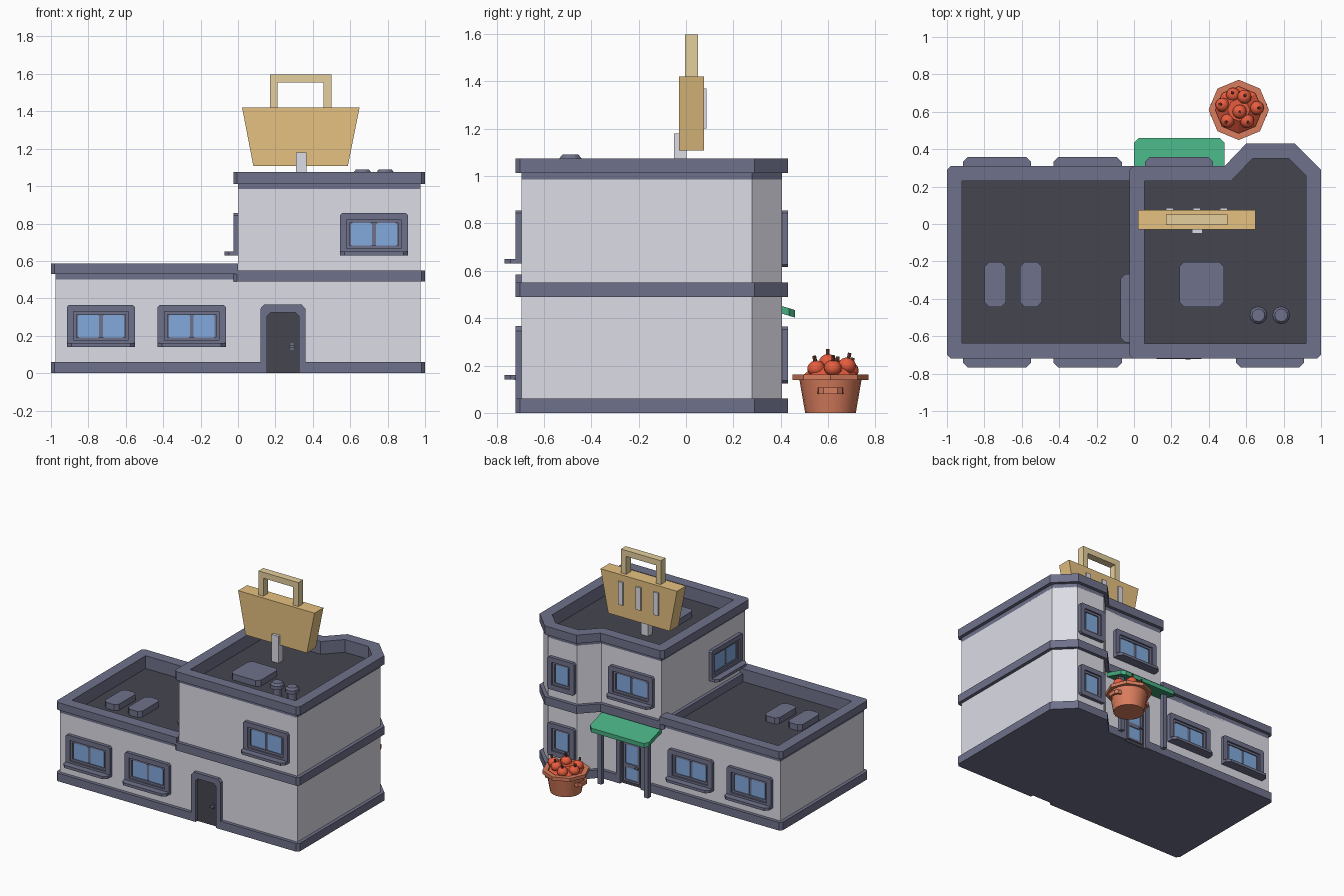
import bpy, bmesh, math
from mathutils import Matrix, Vector

if "Cube" in bpy.data.objects:
    bpy.data.objects.remove(bpy.data.objects["Cube"])

def lin(c):
    c /= 255
    return c / 12.92 if c <= 0.04045 else ((c + 0.055) / 1.055) ** 2.4

MATS = {}
for name, rgb in {"wall_grey": (220, 220, 230), "slate_trim": (111, 113, 139),
                  "roof_dark": (69, 69, 79), "glass_blue": (130, 170, 222),
                  "sign_tan": (229, 193, 129), "handle_tan": (228, 207, 157),
                  "awning_green": (70, 173, 129), "terracotta": (217, 125, 93),
                  "fruit_red": (244, 98, 66), "stem_brown": (118, 64, 52)}.items():
    m = bpy.data.materials.new(name)
    m.diffuse_color = (*[lin(c) for c in rgb], 1)
    m.use_nodes = True
    m.node_tree.nodes["Principled BSDF"].inputs["Base Color"].default_value = m.diffuse_color
    MATS[name] = m
WALL, TRIM, ROOF, GLASS, TAN, HANDLE, GREEN, CLAY, RED, STEM = MATS

# ---- outline helpers (counter-clockwise points) ----
def rect(x0, y0, x1, y1):
    return [(x0, y0), (x1, y0), (x1, y1), (x0, y1)]

def circle(r, n, cx=0, cy=0):
    return [(cx + r * math.cos(2 * math.pi * i / n), cy + r * math.sin(2 * math.pi * i / n)) for i in range(n)]

def inset(pts, d):
    out = []
    for i, p in enumerate(pts):
        p = Vector(p)
        a = (p - Vector(pts[i - 1])).normalized()
        b = (Vector(pts[(i + 1) % len(pts)]) - p).normalized()
        n1, n2 = Vector((-a.y, a.x)), Vector((-b.y, b.x))
        out.append(tuple(p + (n1 + n2) * d / (1 + n1.dot(n2))))
    return out

def chamfer(pts, c, only=None):
    out = []
    for i, p in enumerate(pts):
        p, a, b = Vector(p), Vector(pts[i - 1]), Vector(pts[(i + 1) % len(pts)])
        k = c if only is None or i in only else 0
        out += [tuple(p + (a - p).normalized() * k), tuple(p + (b - p).normalized() * k)]
    return out

class Part:
    """Collects prisms, rings and round pieces into one object."""
    def __init__(self, name, matrix=None):
        self.name, self.bm, self.mx, self.used = name, bmesh.new(), matrix or Matrix(), []

    def slot(self, mat):
        if mat not in self.used:
            self.used.append(mat)
        return self.used.index(mat)

    def ring(self, outer, inner, z0, z1, mat):
        n, s = len(outer), self.slot(mat)
        L = [[self.bm.verts.new(self.mx @ Vector((*p, z))) for p in o]
             for o, z in ((outer, z0), (outer, z1), (inner, z1), (inner, z0))]
        for k in range(4):
            A, B = L[k], L[(k + 1) % 4]
            for i in range(n):
                j = (i + 1) % n
                self.bm.faces.new((A[i], A[j], B[j], B[i])).material_index = s
        bmesh.ops.remove_doubles(self.bm, verts=sum(L, []), dist=1e-5)

    def prism(self, pts, z0, z1, mat, taper=None, caps=True):
        s, n = self.slot(mat), len(pts)
        A = [self.bm.verts.new(self.mx @ Vector((*p, z0))) for p in pts]
        B = [self.bm.verts.new(self.mx @ Vector((*p, z1))) for p in (taper or pts)]
        if caps:
            self.bm.faces.new(A[::-1]).material_index = s
            self.bm.faces.new(B).material_index = s
        for i in range(n):
            j = (i + 1) % n
            self.bm.faces.new((A[i], A[j], B[j], B[i])).material_index = s
        bmesh.ops.remove_doubles(self.bm, verts=A + B, dist=1e-5)

    def box(self, x0, y0, z0, x1, y1, z1, mat):
        self.prism(rect(x0, y0, x1, y1), z0, z1, mat)

    def done(self, smooth=None):
        bmesh.ops.recalc_face_normals(self.bm, faces=self.bm.faces)
        me = bpy.data.meshes.new(self.name)
        if smooth:
            for f in self.bm.faces:
                f.smooth = smooth(f)
        self.bm.to_mesh(me)
        self.bm.free()
        for k in self.used:
            me.materials.append(MATS[k])
        bpy.context.collection.objects.link(bpy.data.objects.new(self.name, me))

def on_wall(x, y, z, turn):
    """Local x across, y up, z out of a wall; turn 0 faces the front."""
    return (Matrix.Translation((x, y, z)) @ Matrix.Rotation(math.radians(turn), 4, 'Z')
            @ Matrix.Rotation(math.pi / 2, 4, 'X'))

# ---- building shell ----
bay = [(1, -.72), (1, .29), (.86, .43), (.60, .43), (.485, .31)]
tall = [(-.025, -.72)] + bay + [(-.025, .31)]
low = [(-1, -.72)] + bay + [(-1, .31)]
notched = [(-1, -.72), (.155, -.72), (.155, -.697), (.325, -.697), (.325, -.72)] + bay + \
          [(.325, .31), (.325, .287), (.155, .287), (.155, .31), (-1, .31)]
p = Part("base_trim")
foot = chamfer(notched, .02, {0, 5, len(notched) - 1})
p.ring(foot, chamfer(inset(notched, .03), 0), 0, .06, TRIM)
p.prism(foot, 0, .004, TRIM)
p.done()

p = Part("lower_walls"); p.prism(inset(low, .025), .05, .50, WALL, caps=False); p.done()
p = Part("upper_walls"); p.prism(inset(tall, .025), .49, .985, WALL, caps=False); p.done()
p = Part("lower_roof"); p.box(-.95, -.67, .485, 0, .26, .49, ROOF); p.done()
p = Part("upper_roof"); p.prism(inset(tall, .05), .975, .98, ROOF); p.done()

corners = {0, 1, 6}
inner = chamfer(inset(tall, .08), 0)
p = Part("middle_trim")
p.ring(chamfer(tall, .02, corners), chamfer(inset(tall, .03), 0), .49, .55, TRIM)
p.done()
p = Part("upper_parapet")
p.ring(chamfer(inset(tall, .025), 0), inner, .98, 1.012, TRIM)
p.ring(chamfer(tall, .02, corners), inner, 1.012, 1.075, TRIM)
p.done()
p = Part("lower_parapet")
for d, z0, z1, c in ((.025, .49, .53, 0), (0, .53, .585, .02)):
    u = [(0, -.72 + d), (0, -.635), (-.92, -.635), (-.92, .23), (0, .23), (0, .31 - d),
         (-1 + d, .31 - d), (-1 + d, -.72 + d)]
    p.prism(chamfer(u, c, {6, 7}), z0, z1, TRIM)
p.done()

# ---- windows ----
SWAP_YZ = Matrix(((1, 0, 0, 0), (0, 0, 1, 0), (0, 1, 0, 0), (0, 0, 0, 1)))

def window(name, x, y, z, turn, w=.365, h=.225, panes=2, sill=True):
    p = Part(name, on_wall(x, y, z, turn))
    o = rect(-w / 2, 0, w / 2, h)
    p.ring(chamfer(o, .012), chamfer(inset(o, .036), 0), -.002, .025, TRIM)
    p.ring(inset(o, .034), inset(o, .052), -.002, .014, TRIM)
    p.prism(inset(o, .05), -.002, .003, TRIM)
    x0, span = -w / 2 + .06, w - .12
    pw = (span - .02 * (panes - 1)) / panes
    for i in range(panes):
        a = x0 + i * (pw + .02)
        p.prism(chamfer(rect(a, .048, a + pw, h - .053), .008), .002, .008, GLASS)
    if sill:
        # ledge outline lies in plan, so swap height and depth
        p.mx = p.mx @ SWAP_YZ
        p.prism(chamfer(rect(-w / 2, 0, w / 2, .072), .025, {2, 3}), 0, .02, TRIM)
    p.done()

for i, x in enumerate((-.7325, -.2475)):
    window(f"front_window_{i + 1}", x, -.695, .14, 0)
    window(f"back_window_{i + 1}", x, .285, .14, 180)
window("upper_front_window", .727, -.695, .63, 0)
window("upper_back_window", .24, .285, .63, 180)
window("upper_side_window", 0, -.45, .63, -90)
for i, z in enumerate((.125, .615)):
    window(f"bay_window_{i + 1}", .73, .405, z, 180, .22, .24, 1, False)

# ---- doors ----
def door(name, y, turn, glazed):
    p = Part(name, on_wall(.24, y, 0, turn))
    u = [(-.12, 0), (-.085, 0), (-.085, .305), (-.065, .325), (.065, .325), (.085, .305),
         (.085, 0), (.12, 0), (.12, .345), (.10, .367), (-.10, .367), (-.12, .345)]
    p.prism(u, -.002, .0255, TRIM)
    p.prism(rect(-.086, 0, .086, .326), -.002, .004, ROOF)
    if glazed:
        for a, b in ((.04, .13), (.16, .30)):
            p.ring(rect(-.065, a - .015, .065, b + .015), rect(-.05, a, .05, b), .003, .014, TRIM)
            p.prism(rect(-.05, a, .05, b), .003, .008, GLASS)
    p.box(.042, .125, .004, .058, .16, .010, TRIM)
    p.box(.035, .138, .010, .062, .148, .03, TRIM)
    p.done()

door("front_door", -.695, 0, False)
door("back_door", .285, 180, True)

# ---- awning and its posts ----
slope = Matrix(((1, 0, 0, 0), (0, 1, 0, 0), (0, -.3, 1, .3 * .285), (0, 0, 0, 1)))
p = Part("awning", slope)
p.prism(chamfer(rect(0, .28, .483, .46), .025, {2, 3}), .455, .487, GREEN)
p.done()
p = Part("awning_posts")
for x in (.05, .433):
    p.box(x - .016, .365, 0, x + .016, .397, .44, TRIM)
p.done()

# ---- roof fittings ----
p = Part("roof_units")
for x0, x1, z in ((-.80, -.685, .49), (-.61, -.493, .49), (.242, .48, .98)):
    p.prism(chamfer(rect(x0, -.443, x1, -.203), .025), z, z + .045, TRIM)
p.done()
p = Part("roof_vents")
for x in (.665, .787):
    c = lambda r: circle(r, 12, x, -.488)
    p.prism(c(.03), .98, 1.055, TRIM)
    p.prism(c(.048), 1.05, 1.075, TRIM)
    p.prism(c(.046), 1.075, 1.09, TRIM, taper=c(.034))
p.done()

# ---- basket-shaped roof sign ----
p = Part("sign_body", on_wall(0, .075, 0, 0))
p.prism([(.082, 1.107), (.587, 1.107), (.65, 1.42), (.022, 1.42)], 0, .105, TAN)
p.done()
p = Part("sign_handle", on_wall(0, .05, 0, 0))
p.prism([(.172, 1.42), (.212, 1.42), (.212, 1.553), (.457, 1.553), (.457, 1.42), (.5, 1.42),
         (.5, 1.597), (.172, 1.597)], 0, .055, HANDLE)
p.done()
p = Part("sign_post"); p.box(.31, -.05, .98, .367, .002, 1.18, WALL); p.done()
p = Part("sign_slats")
for x in (.19, .335, .48):
    p.box(x - .02, .07, 1.2, x + .02, .086, 1.37, WALL)
p.done()

# ---- pot of fruit ----
C = Matrix.Translation((.56, .61, 0))
p = Part("pot", C)
p.prism(circle(.107, 20), 0, .145, CLAY, taper=circle(.132, 20))
p.done(lambda f: abs(f.normal.z) < .9)
p = Part("pot_rim", C); p.ring(circle(.161, 8), circle(.125, 8), .138, .163, CLAY); p.done()
for side, turn in (("right", 0), ("left", 180)):
    p = Part(f"pot_handle_{side}", C @ Matrix.Rotation(math.radians(turn), 4, 'Z'))
    p.prism([(.10, -.055), (.135, -.05), (.152, -.03), (.152, .03), (.135, .05), (.10, .055),
             (.10, .042), (.128, .036), (.138, .02), (.138, -.02), (.128, -.036), (.10, -.042)],
            .08, .108, CLAY)
    p.done()
p = Part("fruit_mound", C); p.prism(circle(.127, 8), .15, .205, RED, taper=circle(.06, 8)); p.done()
for i, (x, y, z) in enumerate(((.005, -.01, .215), (-.088, .027, .185), (.03, .07, .2), (-.06, -.058, .185),
                               (.045, -.06, .188), (.098, .01, .19), (-.03, .082, .18))):
    lean = Matrix.Rotation(3 * math.hypot(x, y), 4, Vector((-y, x, 0)))
    p = Part(f"fruit_{i + 1}", C @ Matrix.Translation((x, y, z)) @ lean)
    p.slot(RED)
    bmesh.ops.create_uvsphere(p.bm, u_segments=12, v_segments=8, radius=.038,
                              matrix=p.mx @ Matrix.Diagonal((1, 1, .88, 1)))
    p.prism(circle(.008, 5), .025, .054, STEM)
    p.done(lambda f: f.material_index == 0)
